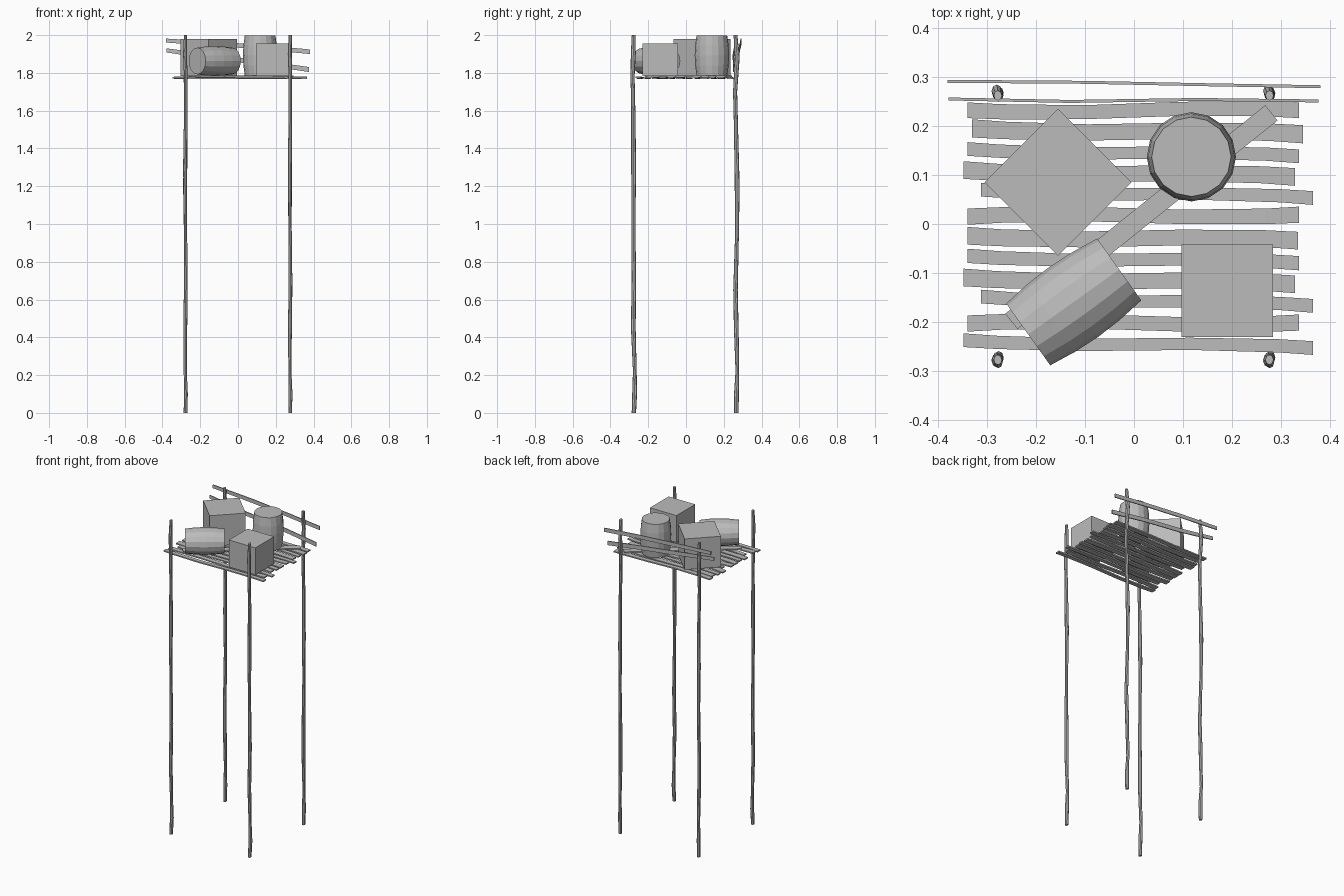
import bpy, bmesh, math
from mathutils import Matrix, Vector

if "Cube" in bpy.data.objects:
    bpy.data.objects.remove(bpy.data.objects["Cube"])

grey = bpy.data.materials.new("weathered grey")
grey.diffuse_color = (0.5, 0.5, 0.5, 1)
grey.use_nodes = True
grey.node_tree.nodes["Principled BSDF"].inputs["Base Color"].default_value = grey.diffuse_color


def finish(bm, name):
    bmesh.ops.recalc_face_normals(bm, faces=bm.faces)
    me = bpy.data.meshes.new(name)
    bm.to_mesh(me)
    bm.free()
    me.materials.append(grey)
    ob = bpy.data.objects.new(name, me)
    bpy.context.collection.objects.link(ob)
    return ob


def loft(name, rings, matrix=Matrix()):
    """Skin a list of equal-length point rings and cap both ends."""
    bm = bmesh.new()
    vs = [[bm.verts.new(matrix @ Vector(p)) for p in r] for r in rings]
    n = len(vs[0])
    for a, b in zip(vs, vs[1:]):
        for i in range(n):
            j = (i + 1) % n
            bm.faces.new((a[i], a[j], b[j], b[i]))
    bm.faces.new(vs[0])
    bm.faces.new(vs[-1])
    return finish(bm, name)


def circle(cx, cy, z, rx, ry, n):
    return [(cx + rx * math.cos(math.tau * i / n),
             cy + ry * math.sin(math.tau * i / n), z) for i in range(n)]


def plank(name, stations):
    """Stations are (x, y, z, width in y, height in z)."""
    return loft(name, [[(x, y - w / 2, z - h / 2), (x, y + w / 2, z - h / 2),
                        (x, y + w / 2, z + h / 2), (x, y - w / 2, z + h / 2)]
                       for x, y, z, w, h in stations])


def box(name, loc, size, angle=0):
    bm = bmesh.new()
    bmesh.ops.create_cube(bm, size=1, matrix=Matrix.Translation(loc)
                          @ Matrix.Rotation(math.radians(angle), 4, 'Z')
                          @ Matrix.Diagonal((*size, 1)))
    return finish(bm, name)


# crooked poles: (z, y) paths for the front and back pairs
front = [(0, -.276), (.1, -.272), (.22, -.271), (.45, -.279), (.7, -.276), (1, -.278),
         (1.3, -.277), (1.6, -.279), (1.78, -.283), (1.9, -.279), (2, -.277)]
back = [(0, .267), (.1, .267), (.22, .272), (.45, .266), (.65, .262), (.95, .270),
        (1.2, .271), (1.5, .265), (1.7, .260), (1.88, .271), (2, .262)]
for label, path in (("front", front), ("back", back)):
    for side, x in (("left", -.278), ("right", .276)):
        rings = []
        for k, (z, y) in enumerate(path):
            r = .0105 + .0015 * math.sin(k * 2.3)
            rings.append(circle(x + .002 * math.sin(k * 1.9), y, z, r * .9, r * 1.1, 8))
        loft(f"{label}_{side}_pole", rings)

# platform slats: left x, left y, right x, right y, width
slats = [(-.34, .232, .337, .232, .032), (-.33, .195, .345, .183, .037),
         (-.34, .153, .337, .138, .028), (-.348, .110, .328, .096, .036),
         (-.312, .070, .365, .053, .028), (-.34, .015, .337, .019, .033),
         (-.34, -.024, .335, -.034, .036), (-.34, -.065, .337, -.080, .029),
         (-.348, -.109, .328, -.123, .036), (-.312, -.148, .365, -.167, .028),
         (-.34, -.203, .337, -.201, .033), (-.348, -.237, .365, -.253, .028)]
for k, (xa, ya, xb, yb, w) in enumerate(slats):
    st = []
    for t, bend in ((0, 0), (.1, -.003), (.35, -.004), (.65, .003), (.9, .003), (1, 0)):
        st.append((xa + (xb - xa) * t, ya + (yb - ya) * t + bend * (-1 if k in (5, 10) else 1),
                   1.774 + .002 * math.sin(k * 2 + t * 5),
                   w * (1 - .12 * math.sin(math.pi * t)), .008))
    plank(f"slat_{k + 1}", st)

# diagonal board lying across the slats
box("diagonal_board", (.015, .014, 1.783), (.68, .04, .007),
    math.degrees(math.atan2(.425, .53)))

# back rails, upper one outside the poles and lower one inside
plank("upper_rail", [(-.38, .291, 1.971, .006, .021), (-.1, .289, 1.953, .006, .024),
                     (.15, .284, 1.934, .006, .024), (.38, .280, 1.912, .006, .024)])
plank("lower_rail", [(-.378, .255, 1.919, .006, .022), (-.13, .250, 1.884, .006, .025),
                     (.13, .254, 1.853, .006, .025), (.376, .251, 1.818, .006, .026)])

# crates
box("front_crate", (.19, -.136, 1.869), (.187, .188, .172))
box("turned_crate", (-.155, .085, 1.881), (.212, .212, .196), 45)

# barrels
profile = [(-.5, .89), (-.25, .97), (0, 1), (.25, .97), (.5, .89)]


def barrel(name, matrix, r, length, n=16):
    loft(name, [circle(0, 0, t * length, r * k, r * k, n) for t, k in profile], matrix)


barrel("standing_barrel", Matrix.Translation((.117, .137, 1.892)), .091, .214)
barrel("lying_barrel", Matrix.Translation((-.123, -.159, 1.863))
       @ Matrix.Diagonal((1, 1, .91, 1))
       @ Matrix.Rotation(math.radians(35.5), 4, 'Z')
       @ Matrix.Rotation(math.pi / 2, 4, 'Y'), .087, .228)
